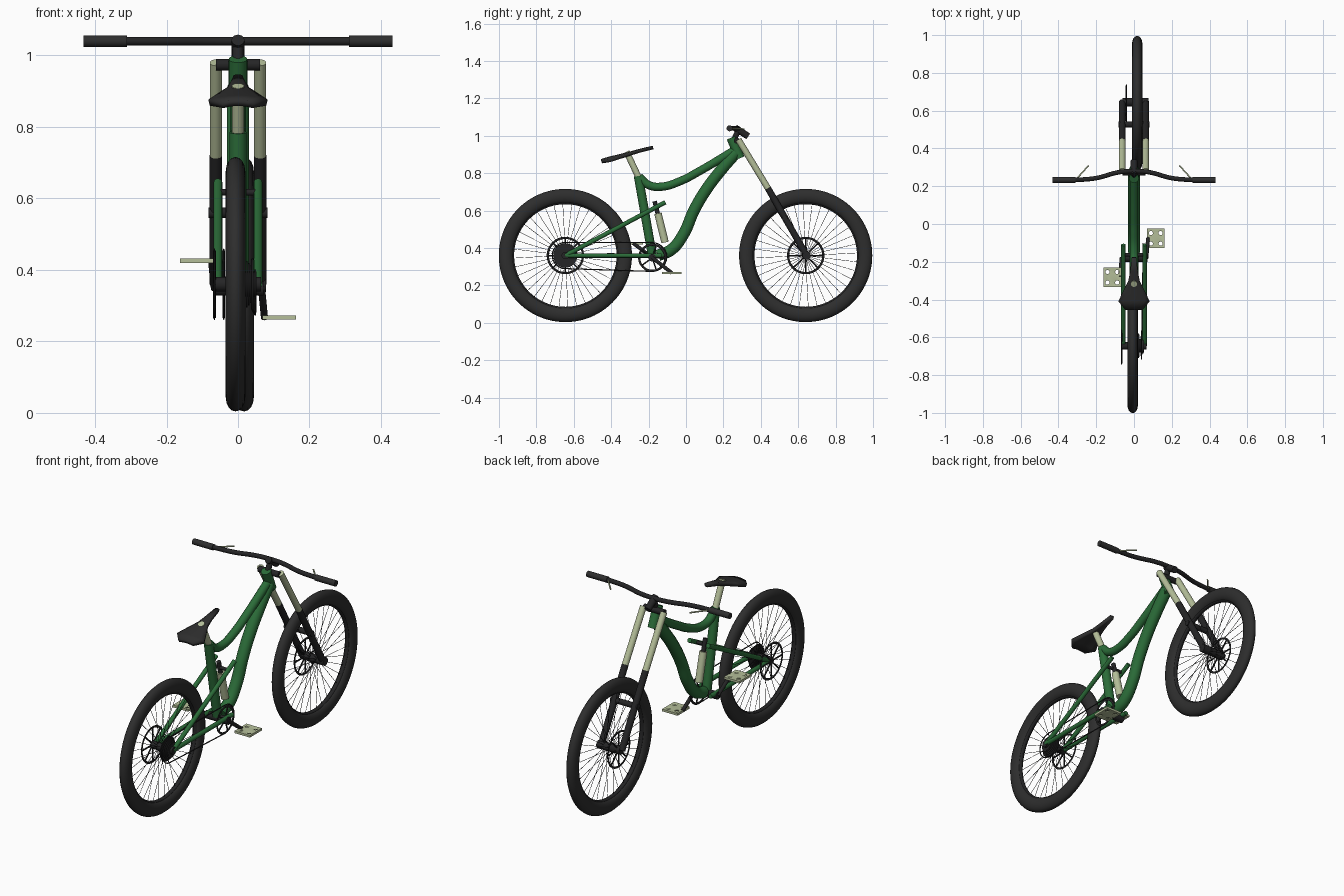
import bpy, bmesh, math
from mathutils import Vector

if "Cube" in bpy.data.objects:
    bpy.data.objects.remove(bpy.data.objects["Cube"])


def material(name, rgb):
    m = bpy.data.materials.new(name)
    m.use_nodes = True
    m.diffuse_color = (*rgb, 1)
    bsdf = next(n for n in m.node_tree.nodes if n.type == 'BSDF_PRINCIPLED')
    bsdf.inputs["Base Color"].default_value = (*rgb, 1)
    return m


GREEN = material("frame_green", (0.024, 0.15, 0.04))
CREAM = material("pale_sage", (0.46, 0.52, 0.32))
RUBBER = material("dark_rubber", (0.027, 0.027, 0.027))
BLACK = material("black_metal", (0.018, 0.018, 0.019))


def finish(name, mat):
    ob = bpy.context.object
    ob.name = name
    ob.data.materials.clear()
    ob.data.materials.append(mat)
    bpy.ops.object.shade_smooth_by_angle(angle=math.radians(40))
    return ob


def rod(name, a, b, r, mat, sides=20):
    a, b = Vector(a), Vector(b)
    bpy.ops.mesh.primitive_cylinder_add(vertices=sides, radius=r, depth=(b - a).length, location=(a + b) / 2)
    bpy.context.object.rotation_euler = (b - a).to_track_quat('Z', 'Y').to_euler()
    return finish(name, mat)


def side_rod(name, y, z, x0, x1, r, mat, sides=24):
    return rod(name, (x0, y, z), (x1, y, z), r, mat, sides)


def bent_tube(name, pts, r, mat, cyclic=False, smooth=True):
    cu = bpy.data.curves.new(name, 'CURVE')
    cu.dimensions = '3D'
    cu.bevel_depth, cu.bevel_resolution, cu.use_fill_caps = r, 4, True
    sp = cu.splines.new('BEZIER' if smooth else 'POLY')
    items = sp.bezier_points if smooth else sp.points
    items.add(len(pts) - 1)
    for p, co in zip(items, pts):
        if smooth:
            p.co = co
            p.handle_left_type = p.handle_right_type = 'AUTO'
        else:
            p.co = (*co, 1)
    sp.use_cyclic_u = cyclic
    ob = bpy.data.objects.new(name, cu)
    bpy.context.collection.objects.link(ob)
    bpy.ops.object.select_all(action='DESELECT')
    bpy.context.view_layer.objects.active = ob
    ob.select_set(True)
    bpy.ops.object.convert(target='MESH')
    return finish(name, mat)


def ring(name, x, y, z, major, minor, flat, mat, seg=64):
    bpy.ops.mesh.primitive_torus_add(major_segments=seg, minor_segments=16, major_radius=major,
                                     minor_radius=minor, location=(x, y, z), rotation=(0, math.pi / 2, 0))
    bpy.context.object.scale.z = flat
    return finish(name, mat)


def polar(x, y, z, r, a):
    return (x, y + r * math.cos(a), z + r * math.sin(a))


def spoked_ring(name, x, y, z, r, arms):
    ring(name, x, y, z, r, 0.006, 0.4, BLACK, 48)
    for i in range(arms):
        a = math.tau * i / arms
        rod(name + "_arm", (x, y, z), polar(x, y, z, r, a), 0.004, BLACK, 8)


# Wheels with spokes, hub and brake disc
AXLE_Z = 0.36


def wheel(prefix, x, y, disc_x):
    ring(prefix + "_tyre", x, y, AXLE_Z, 0.317, 0.039, 0.7, RUBBER, 96)
    ring(prefix + "_rim", x, y, AXLE_Z, 0.282, 0.008, 1.4, BLACK, 96)
    for i in range(36):
        a = math.tau * i / 36
        side = x + (0.02 if i % 2 else -0.02)
        rod(prefix + "_spoke", polar(side, y, AXLE_Z, 0.018, a), polar(x, y, AXLE_Z, 0.282, a + 0.05),
            0.0012, BLACK, 5)
    spoked_ring(prefix + "_brake_disc", disc_x, y, AXLE_Z, 0.094, 8)


wheel("front_wheel", 0.017, 0.64, -0.04)
wheel("rear_wheel", -0.007, -0.645, -0.066)
side_rod("front_hub", 0.645, AXLE_Z, -0.06, 0.078, 0.022, BLACK)
side_rod("rear_hub", -0.645, AXLE_Z, -0.068, 0.065, 0.02, BLACK)

# Gear cassette: stacked shrinking discs
for i in range(5):
    x = 0.022 + i * 0.006
    side_rod("cassette_gear", -0.645, AXLE_Z, x, x + 0.004, 0.065 - i * 0.006, BLACK, 32)
side_rod("cassette_core", -0.645, AXLE_Z, 0.02, 0.052, 0.035, BLACK)


# Main frame
def plane_pts(pairs, x=0):
    return [(x, y, z) for y, z in pairs]


rod("head_tube", (0, 0.242, 0.99), (0, 0.288, 0.88), 0.026, GREEN)
bent_tube("top_tube", plane_pts([(0.255, 0.92), (0.07, 0.81), (-0.03, 0.758), (-0.13, 0.728),
                                 (-0.2, 0.737), (-0.25, 0.78)]), 0.022, GREEN)
bent_tube("down_tube", plane_pts([(0.268, 0.91), (0.19, 0.82), (0.1, 0.7), (0.04, 0.595),
                                  (-0.013, 0.475), (-0.08, 0.39), (-0.15, 0.36)]), 0.031, GREEN)
rod("seat_tube", (0, -0.255, 0.785), (0, -0.18, 0.36), 0.024, GREEN)
rod("seat_post", (0, -0.245, 0.76), (0, -0.318, 0.915), 0.017, CREAM)

# Rear suspension arms
for s, label in ((1, "left"), (-1, "right")):
    x = s * 0.056
    rod(label + "_chain_stay", (x, -0.645, AXLE_Z), (x, -0.13, 0.36), 0.012, GREEN)
    rod(label + "_seat_stay", (x, -0.645, AXLE_Z), (x, -0.11, 0.645), 0.012, GREEN)
side_rod("shock_pin", -0.163, 0.617, -0.06, 0.06, 0.009, BLACK)
rod("shock_piston", (0, -0.168, 0.65), (0, -0.145, 0.56), 0.012, BLACK)
rod("shock_body", (0, -0.15, 0.585), (0, -0.112, 0.43), 0.02, CREAM)

# Fork
for s, label in ((1, "left"), (-1, "right")):
    x = s * 0.062
    rod(label + "_fork_upper", (x, 0.28, 0.98), (x, 0.45, 0.70), 0.017, CREAM)
    rod(label + "_fork_lower", (x, 0.438, 0.72), (x, 0.645, 0.36), 0.0175, BLACK)
side_rod("fork_bridge", 0.527, 0.56, -0.082, 0.082, 0.015, BLACK)
side_rod("fork_crown", 0.272, 0.974, -0.062, 0.062, 0.016, BLACK)
rod("steerer", (0, 0.255, 0.975), (0, 0.282, 1.035), 0.015, BLACK)
rod("stem", (0, 0.262, 1.043), (0, 0.333, 0.997), 0.018, BLACK)

# Handlebar, grips and levers
bent_tube("handlebar", [(x, y, 1.04) for x, y in ((-0.41, 0.233), (-0.3, 0.234), (-0.2, 0.243), (-0.08, 0.274),
          (0, 0.28), (0.08, 0.274), (0.2, 0.243), (0.3, 0.234), (0.41, 0.233))], 0.012, BLACK)
for s, label in ((1, "left"), (-1, "right")):
    side_rod(label + "_grip", 0.233, 1.04, s * 0.31, s * 0.432, 0.016, RUBBER)
    rod(label + "_brake_lever", (s * 0.305, 0.238, 1.04), (s * 0.24, 0.31, 1.036), 0.004, CREAM, 10)

# Saddle: arched strips lofted from tail to nose
bm = bmesh.new()
rows = []
for y, w, z in ((-0.455, 0.045, 0.876), (-0.41, 0.083, 0.889), (-0.36, 0.06, 0.901),
                (-0.3, 0.03, 0.916), (-0.25, 0.02, 0.93), (-0.178, 0.012, 0.947)):
    rows.append([bm.verts.new((w * u / 3, y, z - 0.15 * w * (u / 3) ** 2)) for u in range(-3, 4)])
for lo, hi in zip(rows, rows[1:]):
    for i in range(6):
        bm.faces.new((lo[i], lo[i + 1], hi[i + 1], hi[i]))
me = bpy.data.meshes.new("saddle")
bm.to_mesh(me)
bm.free()
saddle = bpy.data.objects.new("saddle", me)
bpy.context.collection.objects.link(saddle)
bpy.ops.object.select_all(action='DESELECT')
bpy.context.view_layer.objects.active = saddle
saddle.select_set(True)
finish("saddle", RUBBER)
mod = saddle.modifiers.new("thickness", 'SOLIDIFY')
mod.thickness, mod.offset = 0.018, -1

# Cranks and chainring
CY, CZ = -0.18, 0.348
side_rod("bottom_bracket", CY, CZ, -0.07, 0.072, 0.02, BLACK)
spoked_ring("chainring", 0.048, CY, CZ, 0.07, 5)


# Pedals: plates with round holes
def pedal(label, s, y, z):
    rod(label + "_crank", (s * 0.066, CY, CZ), (s * 0.074, y, z), 0.01, BLACK)
    bpy.ops.mesh.primitive_cube_add(size=1, location=(s * 0.115, y, z))
    plate = bpy.context.object
    plate.scale = (0.094, 0.104, 0.012)
    finish(label + "_pedal", CREAM)
    for dx in (-1, 1):
        for dy in (-1, 1):
            px, py = s * 0.115 + dx * 0.026, y + dy * 0.028
            cutter = rod(label + "_pedal_cutter", (px, py, z - 0.03), (px, py, z + 0.03), 0.011, BLACK, 16)
            cutter.hide_render = True
            cutter.hide_set(True)
            cut = plate.modifiers.new("hole", 'BOOLEAN')
            cut.operation, cut.object, cut.solver = 'DIFFERENCE', cutter, 'EXACT'
    bpy.context.view_layer.update()
    plate.data = bpy.data.meshes.new_from_object(plate.evaluated_get(bpy.context.evaluated_depsgraph_get()))
    plate.modifiers.clear()
    for ob in [o for o in bpy.data.objects if o.name.startswith(label + "_pedal_cutter")]:
        bpy.data.objects.remove(ob)


pedal("left", 1, -0.076, 0.267)
pedal("right", -1, -0.282, 0.426)

# Chain loop round the chainring and cassette
steps = [-math.pi / 2 + math.pi * i / 12 for i in range(13)]
loop = [polar(0.048, CY, CZ + 0.004, 0.077, a) for a in steps]
loop += [polar(0.04, -0.645, AXLE_Z, 0.07, a + math.pi) for a in steps]
bent_tube("chain", loop, 0.003, BLACK, cyclic=True, smooth=False)
